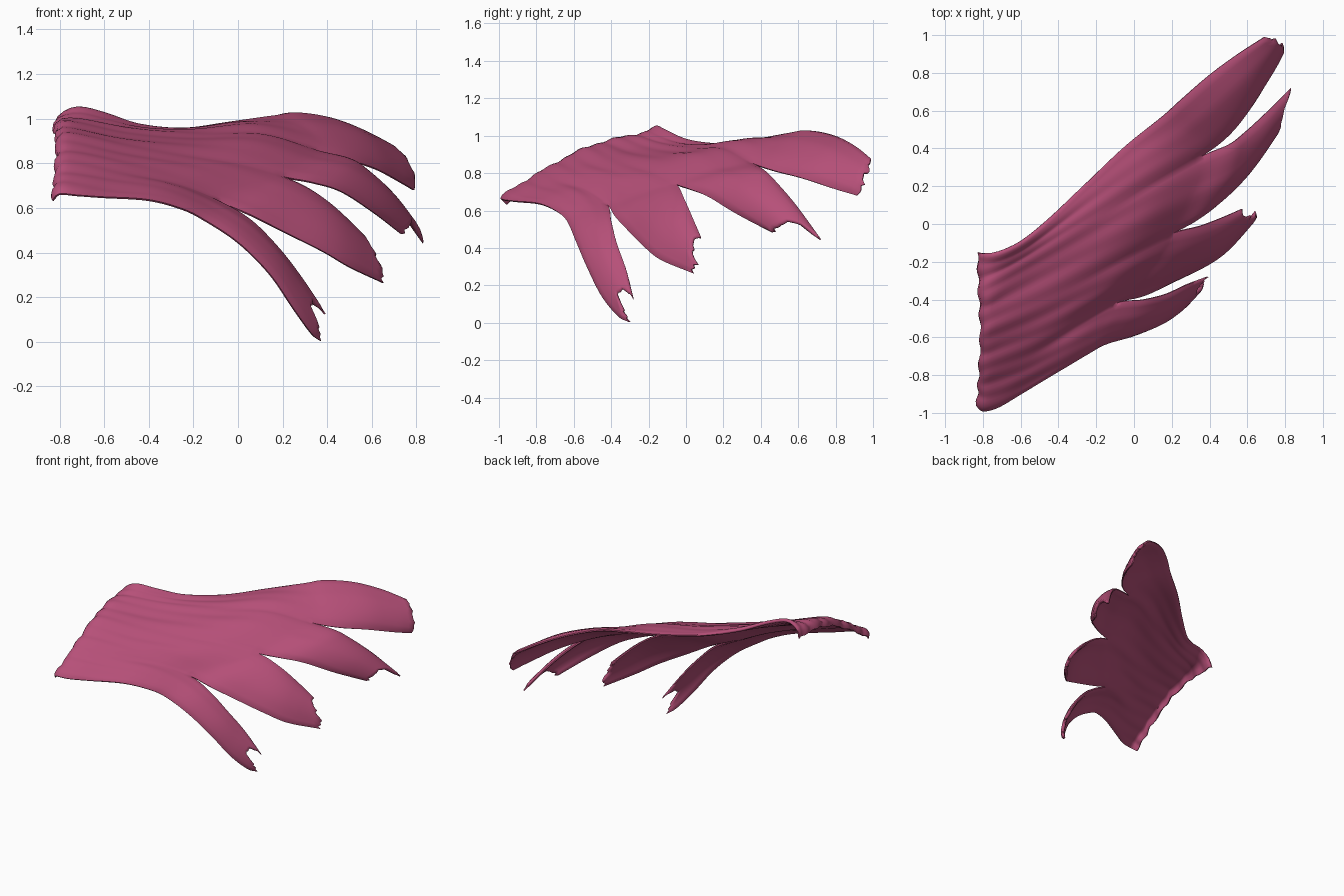
import bpy, bmesh, math, random
from mathutils import Vector as V

if "Cube" in bpy.data.objects:
    bpy.data.objects.remove(bpy.data.objects["Cube"])

random.seed(4)
NB, NF, NC = 40, 34, 14          # rows in body, rows in finger, columns per strip


def cr(p0, p1, p2, p3, t):
    return 0.5 * (2 * p1 + (p2 - p0) * t + (2 * p0 - 5 * p1 + 4 * p2 - p3) * t * t
                  + (3 * p1 - p0 - 3 * p2 + p3) * t ** 3)


def curve(pts, before=None, after=None):
    """Arc-length parameterised smooth curve, returned as a function of 0..1."""
    p = [V(q) for q in pts]
    p = [before or 2 * p[0] - p[1]] + p + [after or 2 * p[-1] - p[-2]]
    d = [cr(*p[i:i + 4], k / 16) for i in range(len(p) - 3) for k in range(16)] + [p[-2]]
    acc = [0]
    for a, b in zip(d, d[1:]):
        acc.append(acc[-1] + (b - a).length)

    def f(t):
        s = min(max(t, 0), 1) * acc[-1]
        i = 0
        while i < len(d) - 2 and acc[i + 1] < s:
            i += 1
        return d[i].lerp(d[i + 1], (s - acc[i]) / max(acc[i + 1] - acc[i], 1e-9))
    return f


def smooth(x):
    x = min(max(x, 0), 1)
    return x * x * (3 - 2 * x)


# rails of the body, from root to the notches between the fingers
body = [
    [(-.825, -.15, .945), (-.80, -.155, 1.01), (-.72, -.145, 1.05), (-.6, -.09, 1.025), (-.45, .03, .975),
     (-.25, .22, .955), (-.05, .41, .98), (.15, .57, 1.015)],
    [(-.82, -.36, .94), (-.77, -.335, .99), (-.5, -.17, .945), (-.2, .02, .925), (.1, .21, .93), (.35, .355, .86)],
    [(-.81, -.58, .87), (-.77, -.56, .92), (-.5, -.43, .87), (-.2, -.26, .83), (0, -.15, .80), (.2, -.05, .745)],
    [(-.82, -.80, .75), (-.77, -.78, .80), (-.55, -.68, .77), (-.3, -.53, .715), (-.1, -.42, .635)],
    [(-.83, -.96, .64), (-.80, -.99, .67), (-.72, -.97, .665), (-.6, -.90, .655), (-.4, -.78, .64), (-.25, -.69, .60)],
]
# upper and lower edge of each finger after the notch
fingers = [
    ([(.25, .66, 1.03), (.4, .79, 1.005), (.55, .90, .95), (.69, .99, .88)],
     [(.5, .47, .82), (.62, .62, .78), (.73, .80, .72), (.78, .90, .69)]),
    ([(.5, .42, .82), (.58, .48, .76), (.70, .59, .63), (.83, .72, .45)],
     [(.33, .02, .72), (.46, .12, .68), (.6, .27, .59), (.73, .46, .49)]),
    ([(.35, -.01, .67), (.48, .04, .555), (.57, .08, .46)],
     [(.05, -.38, .575), (.2, -.31, .50), (.38, -.22, .41), (.5, -.13, .34), (.65, .04, .27)]),
    ([(.05, -.40, .55), (.17, -.37, .43), (.28, -.32, .29), (.39, -.28, .13)],
     [(-.15, -.635, .55), (0, -.59, .45), (.14, -.53, .31), (.25, -.45, .15), (.33, -.36, .04), (.37, -.30, .01)]),
]
# how far each ragged tip is cut back, across the finger
tips = [[0, -.02, -.04, -.04, -.02], [0, .10, .12, .03, 0], [0, .07, .0, -.04, 0], [0, .12, .15, .04, 0]]
bulge = [.07, .08, .10, .10]     # upward arch of each finger
arch = [.025, .02, .015, .03]    # arch already present in the body at the notches

rails = []
for i, b in enumerate(body):
    nxt = [V(fingers[j][k][0]) for j, k in ((i - 1, 1), (i, 0)) if 0 <= j < 4]
    rails.append(curve(b, None, sum(nxt, V()) / len(nxt)))


def body_point(i, t, s):
    r = [f(s) for f in rails]
    r = [2 * r[0] - r[1]] + r + [2 * r[4] - r[3]]
    p = cr(r[i], r[i + 1], r[i + 2], r[i + 3], t)
    u = i + t
    # soft lengthwise creases
    p.z += (.004 * math.sin(u * 7 + 4 * s) + .003 * math.sin(u * 17 - 6 * s)) * (1 - .6 * s)
    p.z += arch[i] * 4 * t * (1 - t) * smooth((s - .35) / .65)
    # wavy root hem
    p.x += .006 * math.sin(u * 11) * max(0, 1 - s * 8)
    return p


bm = bmesh.new()
for i, (up, low) in enumerate(fingers):
    fu = curve([body[i][-1]] + up, V(body[i][-2]))
    fl = curve([body[i + 1][-1]] + low, V(body[i + 1][-2]))
    grid = [[body_point(i, c / NC, r / NB) for c in range(NC + 1)] for r in range(NB + 1)]
    cut = []
    for c in range(NC + 1):
        x = c / NC * 4
        k = min(int(x), 3)
        j = tips[i][k] * (1 - x + k) + tips[i][k + 1] * (x - k)
        cut.append(j + (random.uniform(-.015, .03) if 0 < c < NC else 0))
    for r in range(1, NF + 1):
        row = []
        for c in range(NC + 1):
            t, s = c / NC, r / NF
            s *= 1 - cut[c] * s ** 3
            a, b = fu(s), fl(s)
            over = max(0, s - 1)
            a, b = a + (fu(1) - fu(.9)) * over * 10, b + (fl(1) - fl(.9)) * over * 10
            along = (fu(s) - fu(s - .03)) + (fl(s) - fl(s - .03))
            n = along.cross(a - b).normalized()
            keep = grid[NB][c] - grid[NB][0].lerp(grid[NB][NC], t)
            edge = grid[NB][0 if t < .5 else NC] - V(body[i if t < .5 else i + 1][-1])
            q = min(s, 1)
            p = a.lerp(b, t) + keep * (1 - .5 * q) + edge * (1 - q)
            p += n * (bulge[i] * (a - b).length * 4 * t * (1 - t) * smooth(s * 1.5))
            row.append(p)
        grid.append(row)
    vs = [[bm.verts.new(p) for p in row] for row in grid]
    for r in range(len(vs) - 1):
        for c in range(NC):
            bm.faces.new((vs[r][c], vs[r + 1][c], vs[r + 1][c + 1], vs[r][c + 1]))
bmesh.ops.remove_doubles(bm, verts=bm.verts, dist=.0008)
bmesh.ops.recalc_face_normals(bm, faces=bm.faces)
low_z = min(v.co.z for v in bm.verts)
for v in bm.verts:
    v.co.z += .004 - low_z

bm.verts.index_update()
rim = [v.index for v in bm.verts if v.is_boundary]
inner = [v.index for v in bm.verts if not v.is_boundary]
me = bpy.data.meshes.new("fringed_sheet")
bm.to_mesh(me)
bm.free()
ob = bpy.data.objects.new("fringed_sheet", me)
bpy.context.collection.objects.link(ob)
mat = bpy.data.materials.new("rose_pink")
mat.diffuse_color = (.47, .08, .19, 1)
mat.use_nodes = True
mat.node_tree.nodes["Principled BSDF"].inputs["Base Color"].default_value = mat.diffuse_color
me.materials.append(mat)

# thickness, thinner at the rim
vg = ob.vertex_groups.new(name="thickness")
vg.add(rim, .35, 'REPLACE')
vg.add(inner, 1, 'REPLACE')
sol = ob.modifiers.new("thickness", 'SOLIDIFY')
sol.thickness = .024
sol.offset = 0
sol.vertex_group = "thickness"
bpy.context.view_layer.objects.active = ob
ob.select_set(True)
bpy.ops.object.modifier_apply(modifier="thickness")
bpy.ops.object.shade_smooth_by_angle(angle=math.radians(60))
